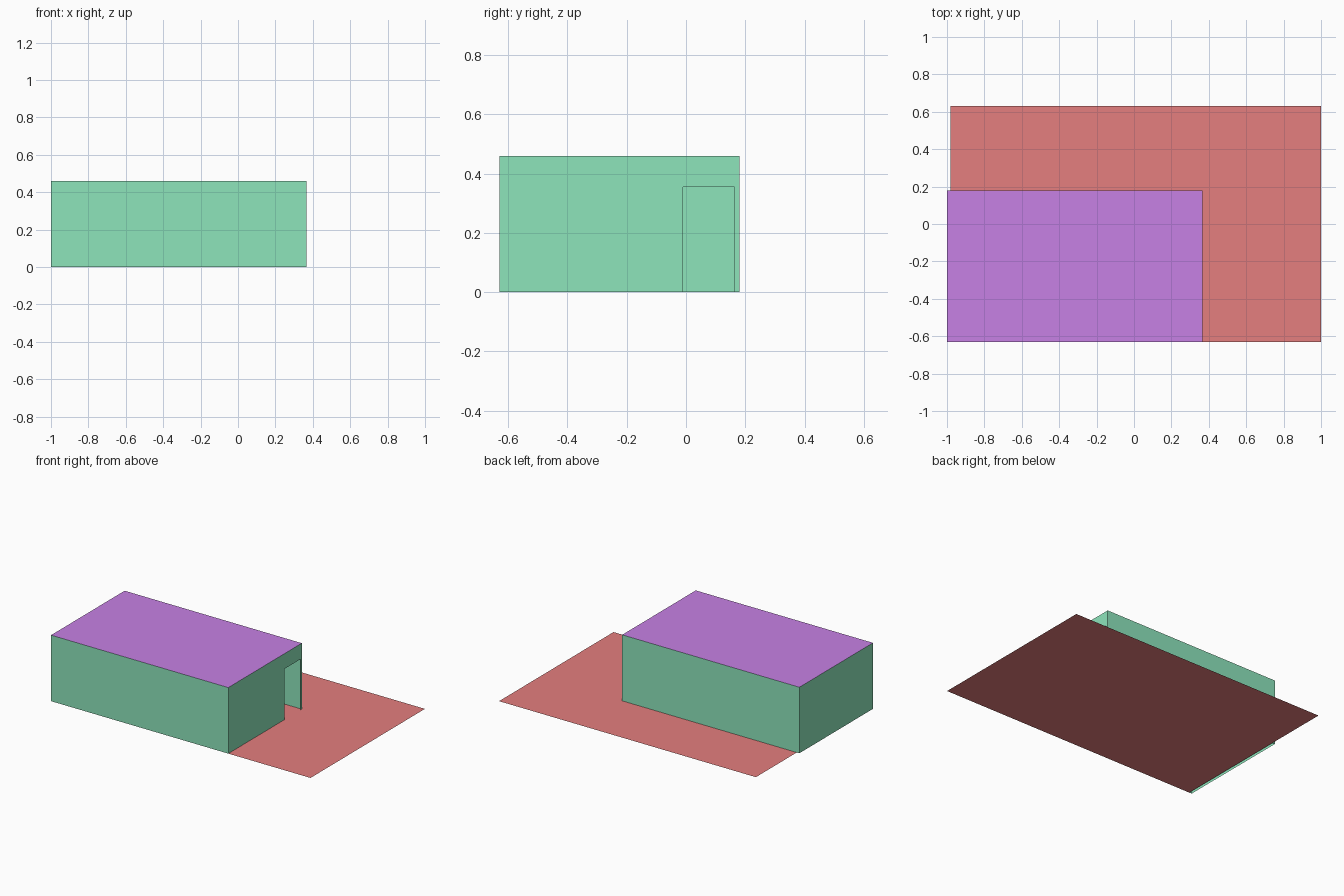
import bpy

if "Cube" in bpy.data.objects:
    bpy.data.objects.remove(bpy.data.objects["Cube"])

# Overall sizes
X0, X1 = -1.0, 0.366
Y0, Y1 = -0.63, 0.18
H = 0.46
DOOR_Y0, DOOR_Y1, DOOR_H = -0.01, 0.163, 0.354


def material(name, color):
    mat = bpy.data.materials.new(name)
    mat.diffuse_color = (*color, 1)
    mat.use_nodes = True
    mat.node_tree.nodes["Principled BSDF"].inputs["Base Color"].default_value = mat.diffuse_color
    return mat


def sheet(name, points, mat):
    """Single flat face from an outline."""
    mesh = bpy.data.meshes.new(name)
    mesh.from_pydata(points, [], [list(range(len(points)))])
    mesh.materials.append(mat)
    obj = bpy.data.objects.new(name, mesh)
    bpy.context.collection.objects.link(obj)
    return obj


def level(x0, x1, y0, y1, z):
    return [(x0, y0, z), (x1, y0, z), (x1, y1, z), (x0, y1, z)]


def wall(a, b):
    return [(*a, 0), (*b, 0), (*b, H), (*a, H)]


red = material("ground_red", (0.78, 0.21, 0.21))
green = material("wall_green", (0.27, 0.78, 0.50))
purple = material("roof_purple", (0.57, 0.22, 0.78))

# Ground slab and flat roof
sheet("ground", level(-0.98, 1.0, -0.63, 0.63, 0), red)
sheet("roof", level(X0, X1, Y0, Y1, H), purple)

# Plain walls
sheet("front_wall", wall((X0, Y0), (X1, Y0)), green)
sheet("back_wall", wall((X1, Y1), (X0, Y1)), green)
sheet("left_wall", wall((X0, Y1), (X0, Y0)), green)

# Right wall with doorway notch
profile = [(Y0, 0), (DOOR_Y0, 0), (DOOR_Y0, DOOR_H), (DOOR_Y1, DOOR_H),
           (DOOR_Y1, 0), (Y1, 0), (Y1, H), (Y0, H)]
sheet("right_wall", [(X1, y, z) for y, z in profile], green)
